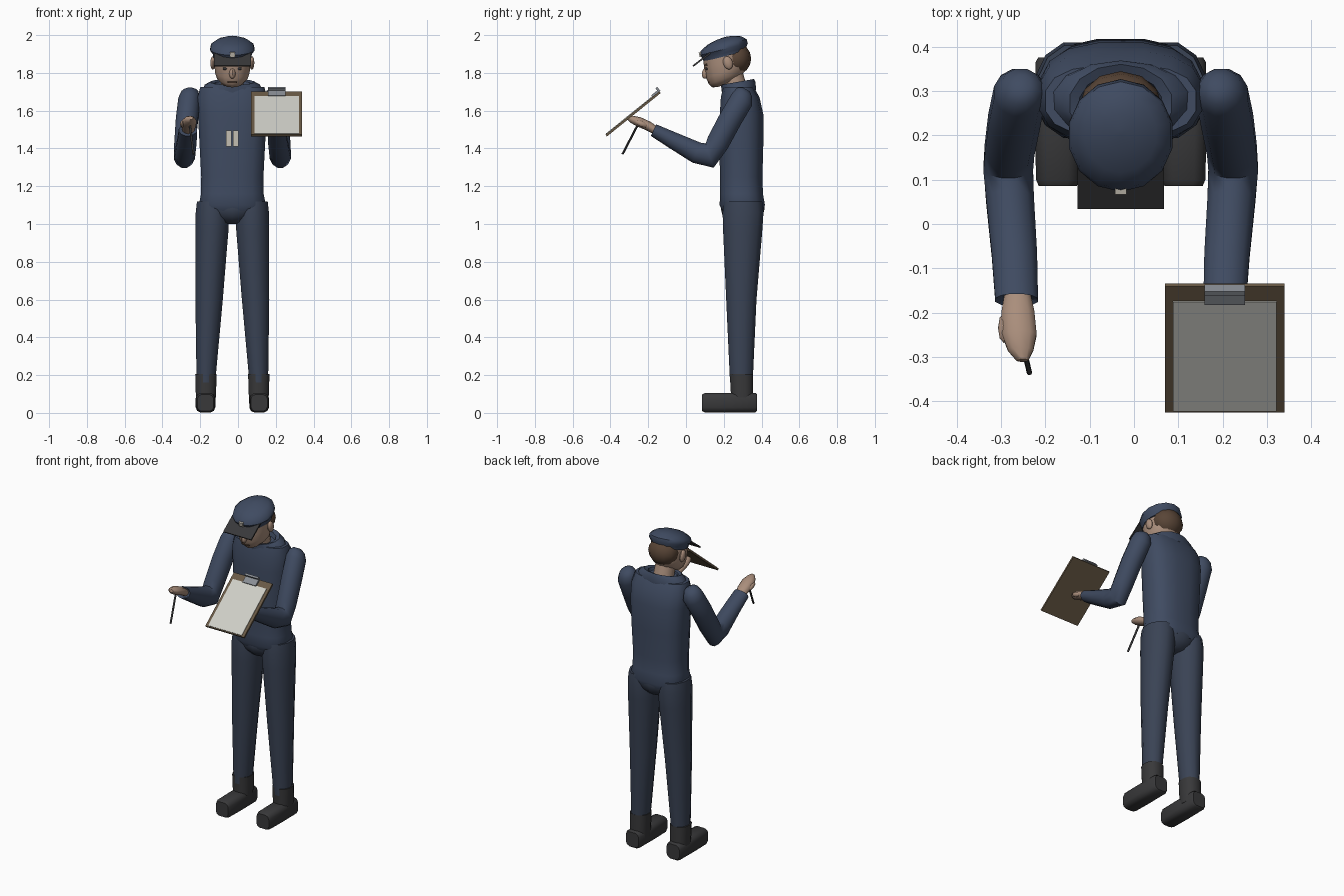
import bpy, bmesh, math
from mathutils import Vector, Matrix

CX = -0.03  # the figure's own centre line


def mat(name, r, g, b):
    m = bpy.data.materials.new(name)
    m.diffuse_color = (r, g, b, 1)
    return m


NAVY = mat("navy cloth", 0.05, 0.07, 0.12)
TROUSER = mat("trouser cloth", 0.042, 0.056, 0.09)
BLACK = mat("black leather", 0.04, 0.04, 0.042)
SKIN = mat("skin", 0.40, 0.27, 0.20)
HAIR = mat("hair", 0.10, 0.06, 0.038)
WOOD = mat("board wood", 0.14, 0.10, 0.06)
PAPER = mat("paper", 0.62, 0.62, 0.57)
METAL = mat("metal", 0.25, 0.27, 0.30)
BADGE = mat("pale badge", 0.55, 0.52, 0.45)


def finish(name, bm, m, angle=45):
    bmesh.ops.recalc_face_normals(bm, faces=bm.faces)
    me = bpy.data.meshes.new(name)
    bm.to_mesh(me)
    bm.free()
    me.materials.append(m)
    ob = bpy.data.objects.new(name, me)
    bpy.context.collection.objects.link(ob)
    bpy.ops.object.select_all(action='DESELECT')
    ob.select_set(True)
    bpy.context.view_layer.objects.active = ob
    bpy.ops.object.shade_smooth_by_angle(angle=math.radians(angle))
    return ob


def loft(name, rings, m, n=12, p=2.0, angle=45):
    """Rings are (x, y, z, rx, ry, tilt about x in degrees), p rounds the section."""
    bm = bmesh.new()
    loops = []
    for x, y, z, rx, ry, t in rings:
        v = Vector((0, math.cos(math.radians(t)), math.sin(math.radians(t))))
        loop = []
        for i in range(n):
            a = 2 * math.pi * (i + 0.5) / n
            c, s = math.cos(a), math.sin(a)
            c = math.copysign(abs(c) ** (2 / p), c)
            s = math.copysign(abs(s) ** (2 / p), s)
            loop.append(bm.verts.new(Vector((x + rx * c, y, z)) + v * ry * s))
        loops.append(loop)
    for a, b in zip(loops, loops[1:]):
        for i in range(n):
            j = (i + 1) % n
            bm.faces.new((a[i], a[j], b[j], b[i]))
    bm.faces.new(loops[0])
    bm.faces.new(loops[-1])
    return finish(name, bm, m, angle)


def ball(name, loc, rad, m, tilt=0, seg=12):
    bm = bmesh.new()
    bmesh.ops.create_uvsphere(bm, u_segments=seg, v_segments=8, radius=1)
    bm.transform(Matrix.Translation(loc) @ Matrix.Rotation(math.radians(tilt), 4, 'X')
                 @ Matrix.Diagonal((*rad, 1)))
    return finish(name, bm, m)


def box(name, loc, size, m, tilt=0):
    bm = bmesh.new()
    bmesh.ops.create_cube(bm, size=1)
    bm.transform(Matrix.Translation(loc) @ Matrix.Rotation(math.radians(tilt), 4, 'X')
                 @ Matrix.Diagonal((*size, 1)))
    return finish(name, bm, m, 30)


def mid(rings):
    return [(CX, *r) for r in rings]


# jacket with flared hem
loft("jacket", mid([
    (.30, 1.07, .165, .108, 0), (.298, 1.10, .18, .122, 0), (.294, 1.16, .168, .115, 0),
    (.292, 1.25, .167, .114, 0), (.293, 1.42, .176, .118, 0), (.294, 1.58, .185, .117, 0),
    (.287, 1.67, .187, .104, 0), (.278, 1.725, .172, .082, 0)]), NAVY, 16, 2.6, 40)

# collar, open at the neck
loft("collar", mid([
    (.28, 1.70, .165, .09, 6), (.278, 1.735, .15, .092, 8), (.272, 1.752, .118, .09, 10),
    (.27, 1.745, .095, .072, 10), (.27, 1.72, .085, .065, 10)]), NAVY, 14)

# chest bars
for x in (-.048, -.013):
    box("chest_bar", (x, .173, 1.452), (.029, .012, .086), BADGE)

# seat of the trousers
loft("trouser_seat", mid([
    (.30, 1.13, .165, .108, 0), (.30, 1.08, .17, .116, 0), (.30, 1.04, .12, .105, 0),
    (.30, 1.01, .075, .075, 0), (.30, 1.0, .035, .04, 0)]), TROUSER, 14)

# neck and head, bowed forward
loft("neck", mid([(.28, 1.66, .065, .06, 0), (.26, 1.74, .062, .06, 10),
                  (.24, 1.80, .06, .06, 20)]), SKIN)
loft("head", mid([
    (.215, 1.742, .035, .05, 20), (.213, 1.75, .058, .078, 20), (.217, 1.775, .083, .102, 20),
    (.213, 1.81, .094, .113, 20), (.205, 1.86, .098, .115, 20), (.197, 1.90, .098, .112, 20)]),
    SKIN, 14, 2.0, 60)
ball("hair", (CX, .263, 1.875), (.094, .082, .085), HAIR)
ball("nose", (CX, .106, 1.798), (.017, .022, .03), SKIN, -15, 8)
box("mouth", (CX, .121, 1.752), (.05, .012, .006), HAIR, 20)

# cap, visor and badge
loft("cap", mid([
    (.206, 1.888, .104, .115, 14), (.202, 1.905, .106, .119, 14), (.20, 1.925, .12, .131, 14),
    (.20, 1.948, .115, .125, 14), (.203, 1.972, .082, .09, 14), (.206, 1.986, .04, .044, 14),
    (.207, 1.99, .006, .006, 14)]), NAVY, 14)
box("cap_visor", (CX, .083, 1.871), (.195, .115, .009), BLACK, 37)
box("cap_badge", (CX, .078, 1.897), (.026, .016, .026), BADGE, 14)

for s, side in ((-1, "right"), (1, "left")):
    def pair(rings):
        return [(CX + s * r[0], *r[1:]) for r in rings]

    # ears and eyes
    ball(side + "_ear", (CX + s * .103, .222, 1.853), (.014, .025, .036), SKIN, 18, 10)
    ball(side + "_eye", (CX + s * .037, .112, 1.823), (.013, .01, .009), BLACK, 0, 8)
    box(side + "_brow", (CX + s * .038, .105, 1.842), (.042, .014, .009), HAIR, 20)

    # sleeve bent at the elbow
    loft(side + "_sleeve", pair([
        (.222, .318, 1.713, .02, .022, -30), (.225, .31, 1.698, .046, .048, -30),
        (.228, .297, 1.66, .06, .064, -30), (.24, .235, 1.555, .061, .064, -30),
        (.251, .168, 1.43, .058, .063, -33), (.254, .125, 1.362, .058, .07, -72),
        (.25, .055, 1.378, .056, .059, -112), (.24, -.07, 1.443, .053, .046, -115),
        (.235, -.172, 1.497, .05, .035, -115), (.234, -.166, 1.494, .042, .028, -115)]), NAVY)

    # hand and thumb
    loft(side + "_hand", pair([
        (.233, -.155, 1.492, .03, .022, -115), (.232, -.20, 1.519, .039, .025, -115),
        (.229, -.25, 1.541, .041, .026, -112), (.226, -.285, 1.554, .03, .02, -110),
        (.222, -.308, 1.562, .014, .01, -110)]), SKIN, 10, 2.0, 60)
    ball(side + "_thumb", (CX + s * .264, -.235, 1.53), (.013, .036, .015), SKIN, -22, 8)

    # trouser leg
    loft(side + "_leg", pair([
        (.105, .302, 1.12, .085, .105, 0), (.105, .302, 1.06, .092, .112, 0),
        (.108, .30, .96, .09, .107, 0), (.123, .293, .6, .075, .083, 0),
        (.14, .293, .16, .051, .062, 0)]), TROUSER)

    # boot shaft and foot
    loft(side + "_boot_shaft", pair([
        (.14, .297, .05, .052, .06, 0), (.14, .296, .12, .056, .061, 0),
        (.14, .294, .205, .058, .063, 0)]), BLACK, 12, 2.4)
    loft(side + "_boot_foot", pair([
        (.142, .376, .055, .045, .046, 90), (.142, .366, .054, .051, .053, 90),
        (.142, .22, .054, .053, .053, 90), (.142, .10, .054, .05, .053, 90),
        (.142, .086, .053, .044, .045, 90)]), BLACK, 12, 3.6)

# pencil in the right hand
a, b = Vector((-.258, -.245, 1.545)), Vector((-.236, -.336, 1.37))
bm = bmesh.new()
bmesh.ops.create_cone(bm, cap_ends=True, segments=8, radius1=.006, radius2=.006,
                      depth=(b - a).length)
bm.transform(Matrix.Translation((a + b) / 2)
             @ (b - a).to_track_quat('Z', 'Y').to_matrix().to_4x4())
finish("pencil", bm, BLACK)

# clipboard: local frame along the sloping board
TILT = 38.9
c = Vector((.205, -.28, 1.583))
along = Vector((0, math.cos(math.radians(TILT)), math.sin(math.radians(TILT))))
up = Vector((0, -along.z, along.y))
box("clipboard_board", c, (.27, .366, .012), WOOD, TILT)
box("clipboard_paper", c - along * .018 + up * .007, (.234, .318, .005), PAPER, TILT)
box("clipboard_clip", c + along * .162 + up * .010, (.092, .05, .012), METAL, TILT)
box("clip_lever", c + along * .183 + up * .018, (.092, .012, .026), METAL, TILT)
